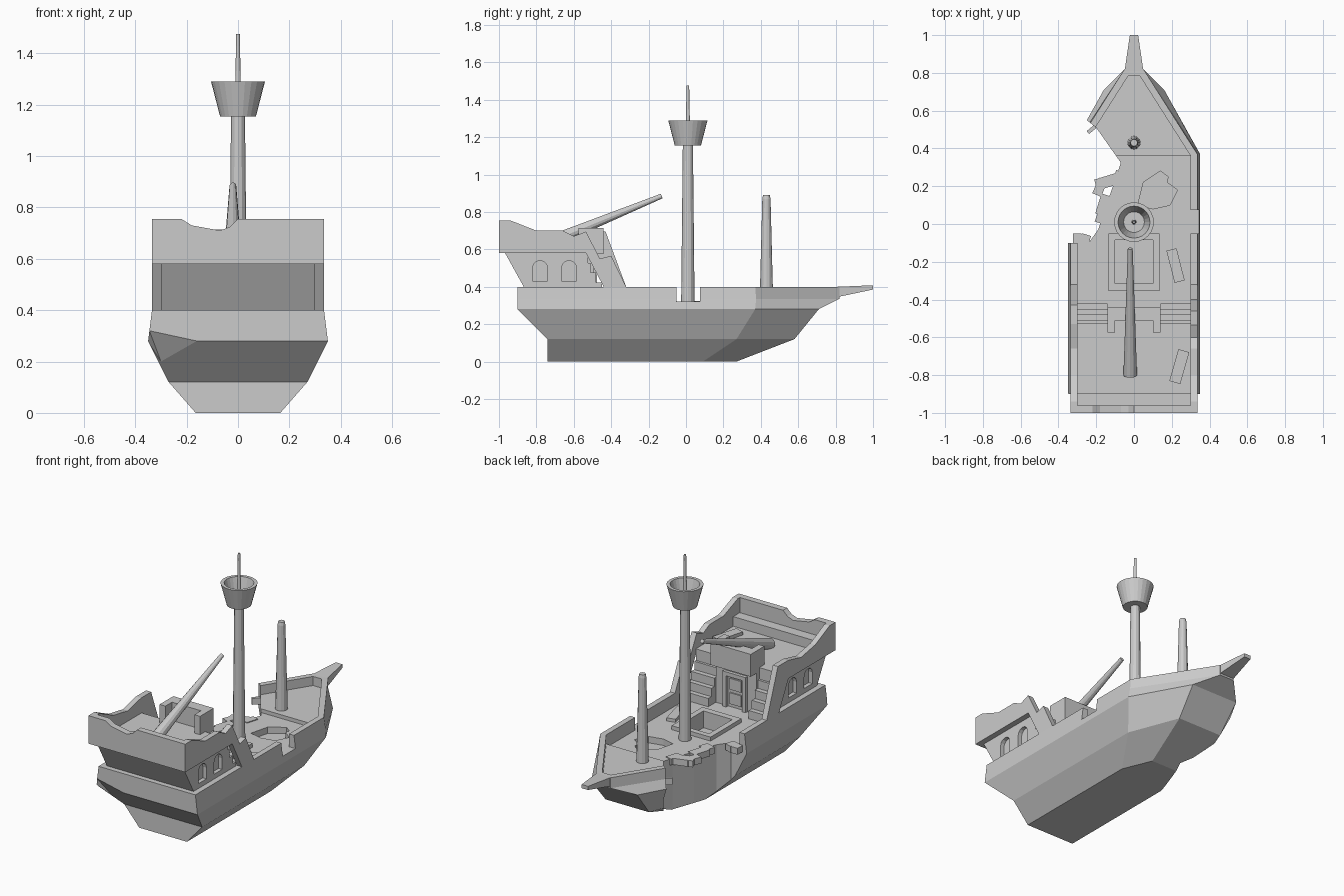
import bpy, bmesh
from math import cos, sin
from mathutils import Vector

if "Cube" in bpy.data.objects:
    bpy.data.objects.remove(bpy.data.objects["Cube"])


def finish(name, bm):
    bmesh.ops.recalc_face_normals(bm, faces=bm.faces)
    me = bpy.data.meshes.new(name)
    bm.to_mesh(me)
    bm.free()
    ob = bpy.data.objects.new(name, me)
    bpy.context.collection.objects.link(ob)
    return ob


def loft(name, rings):
    bm = bmesh.new()
    loops = [[bm.verts.new(p) for p in r] for r in rings]
    n = len(loops[0])
    for a, b in zip(loops, loops[1:]):
        for i in range(n):
            j = (i + 1) % n
            bm.faces.new((a[i], a[j], b[j], b[i]))
    bm.faces.new(loops[0][::-1])
    bm.faces.new(loops[-1])
    return finish(name, bm)


def prism(name, pts, axis, lo, hi):
    put = {'x': lambda p, h: (h, p[0], p[1]),
           'y': lambda p, h: (p[0], h, p[1]),
           'z': lambda p, h: (p[0], p[1], h)}[axis]
    return loft(name, [[put(p, h) for p in pts] for h in (lo, hi)])


def box(name, x, y, z):
    return prism(name, [(x[0], y[0]), (x[1], y[0]), (x[1], y[1]), (x[0], y[1])], 'z', *z)


def plank(name, cx, cy, w, l, ang, z):
    c, s = cos(ang), sin(ang)
    pts = [(cx + c * u - s * v, cy + s * u + c * v) for u, v in
           ((-w / 2, -l / 2), (w / 2, -l / 2), (w / 2, l / 2), (-w / 2, l / 2))]
    return prism(name, pts, 'z', *z)


def hull_of(name, pts):
    bm = bmesh.new()
    for p in pts:
        bm.verts.new(p)
    bmesh.ops.convex_hull(bm, input=bm.verts)
    return finish(name, bm)


def pole(name, stations, n=12):
    # round spar along a list of (point, radius)
    d = (Vector(stations[-1][0]) - Vector(stations[0][0])).normalized()
    u = Vector((1, 0, 0))
    v = d.cross(u).normalized()
    return loft(name, [[Vector(p) + r * (cos(6.28319 * i / n) * u + sin(6.28319 * i / n) * v)
                        for i in range(n)] for p, r in stations])


def cut(ob, *cutters):
    for c in cutters:
        m = ob.modifiers.new("cut", 'BOOLEAN')
        m.operation, m.solver, m.object = 'DIFFERENCE', 'EXACT', c
        bpy.context.view_layer.objects.active = ob
        bpy.ops.object.modifier_apply(modifier=m.name)
        bpy.data.objects.remove(c)


# Hull: z, half width, stern y, shoulder y, bow half width, bow y
levels = [(0, .165, -.74, .09, .09, .27), (.12, .27, -.74, .27, .15, .58),
          (.28, .35, -.9, .37, .16, .71), (.335, .343, -.9, .375, .05, .82),
          (.4, .335, -.9, .37, .05, .82)]
hull = loft("hull", [[(-w, s, z), (-w, c, z), (-b, e, z), (b, e, z), (w, c, z), (w, s, z)]
                     for z, w, s, c, b, e in levels])
cut(hull,
    # deck wells
    box("main_well", (-.3, .3), (-.85, .36), (.32, .6)),
    prism("bow_well", [(-.3, .3), (.3, .3), (.3, .36), (.03, .785), (-.03, .785), (-.3, .36)],
          'z', .343, .6),
    # wrecked side, bulwark gap, chipped stern corner
    prism("wreck_bite", [(-.6, .55), (-.25, .55), (-.2, .51), (-.07, .325), (-.09, .26),
                         (-.14, .12), (-.19, -.03), (-.24, -.1), (-.6, -.1)], 'z', -.1, .8),
    box("bulwark_gap", (.25, .5), (-.05, .075), (.32, .6)),
    hull_of("chip", [(-.345, -.9, .32), (-.16, -.9, .28), (-.3, -.82, .2), (-.45, -1, .2)]),
    # hole in the deck and cargo hatch
    prism("deck_hole", [(.02, .1), (.05, .22), (.14, .28), (.18, .25), (.175, .22), (.23, .18),
                        (.19, .1), (.1, .08)], 'z', .28, .6),
    box("hatch_hole", (-.1, .1), (-.315, -.085), (.24, .6)))

hull_of("bowsprit", [(s * w, y, z) for s in (-1, 1) for w, y, z in
                     ((.05, .81, .345), (.05, .81, .4), (.022, 1, .385), (.022, 1, .408))])

# Splintered planks along the wrecked edge
for i, (x, y, w, l, a) in enumerate([(-.14, .225, .13, .06, .3), (-.18, .195, .05, .09, -.4),
                                     (-.085, .24, .045, .08, -.3), (-.16, .1, .06, .11, -.3),
                                     (-.165, .03, .07, .06, -.35), (-.26, -.085, .05, .06, -.3),
                                     (-.3, -.08, .045, .06, 0), (-.225, .5, .05, .02, .7)]):
    plank(f"broken_plank_{i}", x, y, w, l, a, (.285, .325))
plank("loose_board_deck", .22, -.22, .055, .175, .25, (.318, .34))
plank("loose_board_poop", .24, -.755, .06, .175, -.28, (.595, .62))

# Hatch coaming
coaming = box("hatch_coaming", (-.135, .135), (-.355, -.05), (.31, .345))
cut(coaming, box("coaming_hole", (-.1, .1), (-.315, -.085), (.2, .6)))

# Stern cabin with arched windows on both sides
cabin = prism("stern_cabin", [(-.97, .585), (-.865, .395), (-.84, .31), (-.525, .31),
                              (-.525, .585)], 'x', -.3, .3)
for y0 in (-.78, -.625):
    arch = [(y0 - .04, .43), (y0 + .04, .43)] + \
           [(y0 + .04 * cos(t * .5236), .50 + .04 * sin(t * .5236)) for t in range(7)]
    for lo, hi in ((.275, .4), (-.4, -.275)):
        cut(cabin, prism("window", arch, 'x', lo, hi))

# Poop deck, bench and bulwarks
box("poop_deck", (-.31, .31), (-.99, -.525), (.58, .6))
box("stern_bench", (-.3, .3), (-.965, -.895), (.59, .66))
foot = [(-1, .58), (-.535, .58), (-.44, .40), (-.32, .40)]
prism("poop_bulwark_right", foot + [(-.40, .565), (-.46, .55), (-.535, .695), (-.6, .67),
      (-.66, .70), (-.8, .70), (-.94, .755), (-1, .755)], 'x', .3, .335)
prism("poop_bulwark_left", foot + [(-.43, .695), (-.53, .695), (-.66, .665), (-.8, .69),
      (-.94, .755), (-1, .755)], 'x', -.335, -.3)
prism("stern_wall", [(-.33, .58), (.33, .58), (.33, .755), (0, .755), (-.03, .725), (-.07, .71),
                     (-.18, .73), (-.22, .755), (-.33, .755)], 'y', -1, -.96)

# Stairs on both sides of the cabin door
for side in (-1, 1):
    for i in range(4):
        x = sorted((side * .14, side * .3))
        box(f"stair_{i}_{side}", x, (-.53, -.42 - i * .03), (.31, .372 + i * .052))

# Doorway block, frame, door panels and balcony rail
box("door_wall", (-.14, .14), (-.53, -.495), (.31, .6))
for s in (-1, 1):
    box(f"door_post_{s}", sorted((s * .055, s * .08)), (-.5, -.475), (.31, .54))
    box(f"rail_return_{s}", sorted((s * .1, s * .14)), (-.575, -.5), (.59, .715))
box("door_lintel", (-.08, .08), (-.5, -.475), (.515, .54))
for z in (.34, .43):
    box("door_panel", (-.04, .04), (-.5, -.487), (z, z + .07))
box("balcony_rail", (-.14, .14), (-.51, -.44), (.575, .715))

# Masts, crow's nest and the fallen spar
pole("main_mast", [((0, .01, .3), .036), ((0, .01, 1.17), .027)])
pole("top_mast", [((0, .01, 1.16), .013), ((0, .01, 1.475), .007)])
pole("fore_mast", [((0, .43, .33), .036), ((0, .43, .87), .022), ((0, .43, .89), .018)])
pole("fallen_mast", [((-.02, -.8, .61), .036), ((-.02, -.13, .885), .013)])
pole("lookout_basket", [((0, .01, 1.155), .07), ((0, .01, 1.29), .105)], 24)
cut(bpy.data.objects["lookout_basket"],
    pole("basket_hollow", [((0, .01, 1.18), .055), ((0, .01, 1.31), .09)], 24))
